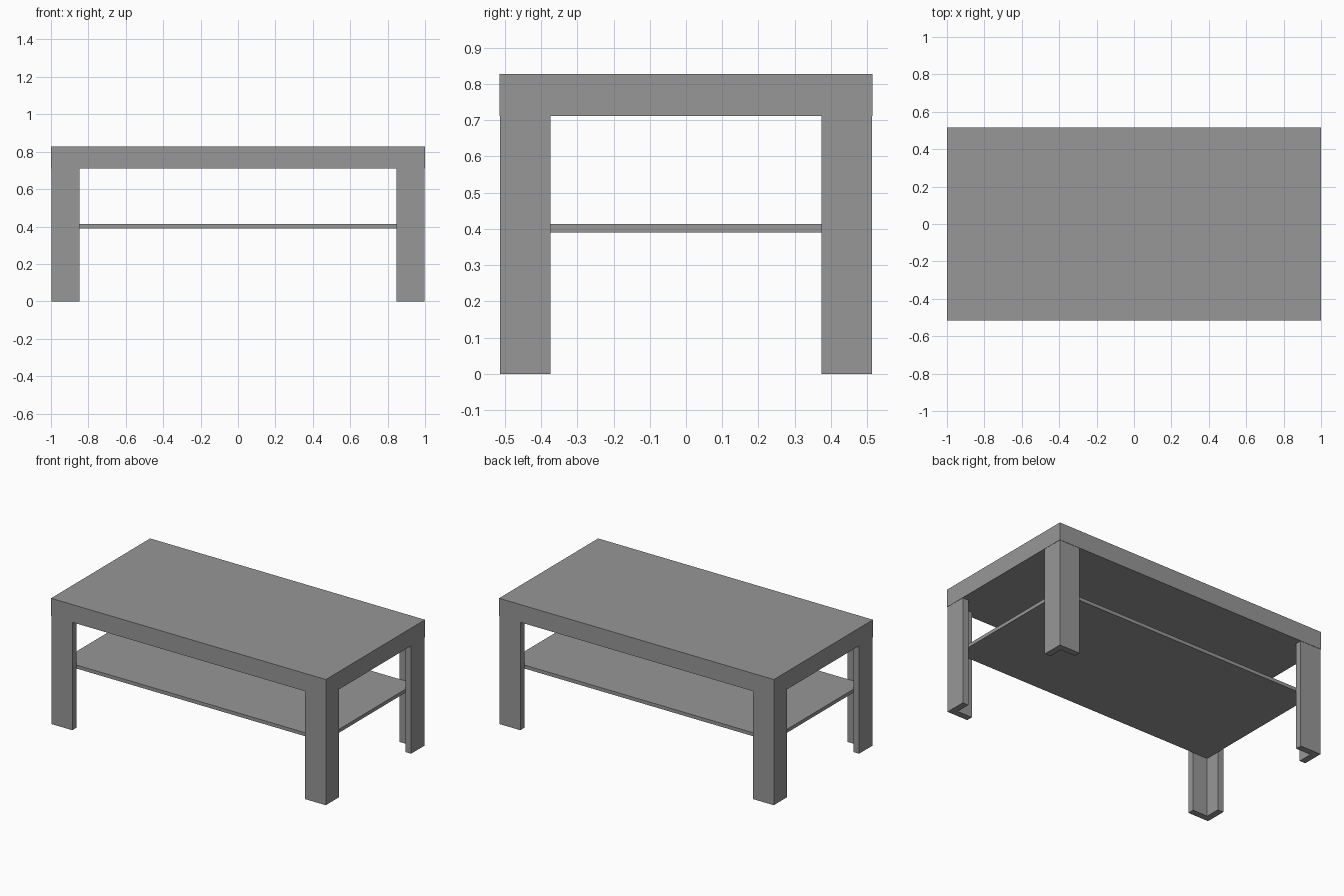
import bpy, bmesh

if "Cube" in bpy.data.objects:
    bpy.data.objects.remove(bpy.data.objects["Cube"])

W, D = 1.0, 0.515            # half width, half depth of the top
LEG_Z, TOP_Z = 0.711, 0.828
T = 0.042                    # leg board thickness
INSET = 0.002

grey = bpy.data.materials.new("dark_grey")
grey.diffuse_color = (0.31, 0.31, 0.31, 1)
grey.use_nodes = True
grey.node_tree.nodes["Principled BSDF"].inputs["Base Color"].default_value = grey.diffuse_color


def prism(name, outline, z0, z1):
    bm = bmesh.new()
    face = bm.faces.new([bm.verts.new((x, y, z0)) for x, y in outline])
    ext = bmesh.ops.extrude_face_region(bm, geom=[face])
    verts = [v for v in ext["geom"] if isinstance(v, bmesh.types.BMVert)]
    bmesh.ops.translate(bm, verts=verts, vec=(0, 0, z1 - z0))
    bmesh.ops.recalc_face_normals(bm, faces=bm.faces)
    mesh = bpy.data.meshes.new(name)
    bm.to_mesh(mesh)
    bm.free()
    mesh.materials.append(grey)
    obj = bpy.data.objects.new(name, mesh)
    bpy.context.collection.objects.link(obj)
    return obj


def rect(hx, hy):
    return [(-hx, -hy), (hx, -hy), (hx, hy), (-hx, hy)]


# Thick table top
prism("table_top", rect(W, D), LEG_Z, TOP_Z)

# L-section corner legs, open towards the middle
ox, oy = W - INSET, D - INSET
ix, iy = 0.847, 0.374
profile = [(ox, oy), (ix, oy), (ix, oy - T), (ox - T, oy - T), (ox - T, iy), (ox, iy)]
for sx, side in ((-1, "left"), (1, "right")):
    for sy, end in ((-1, "front"), (1, "back")):
        prism(f"{end}_{side}_leg", [(x * sx, y * sy) for x, y in profile], 0, LEG_Z)

# Thin shelf, its corners held inside the legs
prism("shelf", rect(ox - T, oy - T), 0.390, 0.413)
